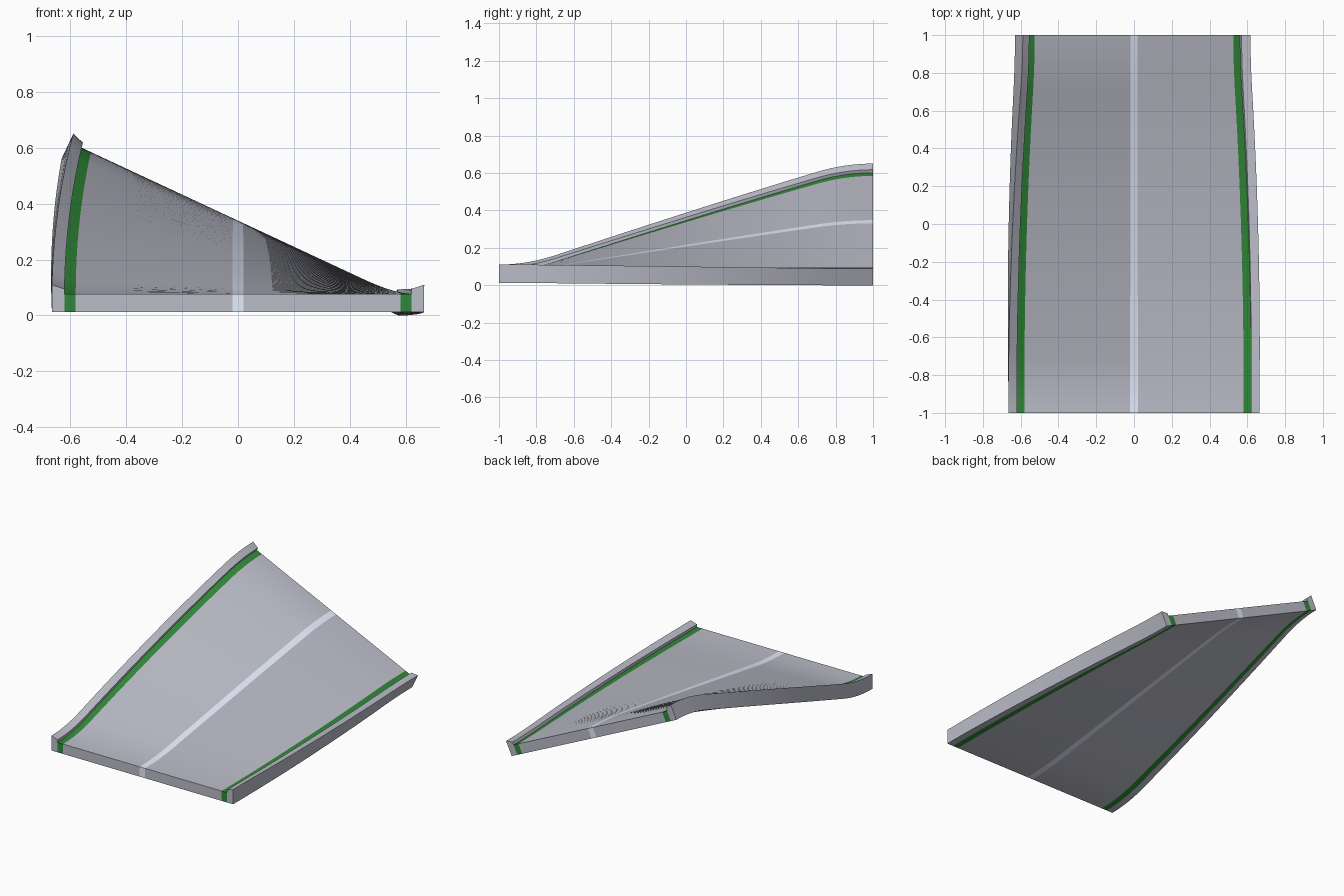
import bpy, bmesh, math

if "Cube" in bpy.data.objects:
    bpy.data.objects.remove(bpy.data.objects["Cube"])

BANK = math.radians(25)   # final banking angle
HALF = 0.62               # half width of the driving surface
BASE = 0.077              # height of the driving surface at the flat end
THICK = 0.065
STEPS = 64


def ramp(y, e=0.3):
    """0..1 along the length: straight slope with eased ends."""
    v = 1 / (2 - e)
    if y < -1 + e:
        return 0.5 * v / e * (y + 1) ** 2
    if y > 1 - e:
        return 1 - 0.5 * v / e * (1 - y) ** 2
    return v * (y + 1 - e / 2)


def place(x, z, y):
    """Twist a cross-section point about the lower road edge."""
    a = BANK * ramp(y)
    c, s = math.cos(a), math.sin(a)
    return (x * c + z * s, y, BASE + HALF * s - x * s + z * c)


def material(name, color):
    m = bpy.data.materials.new(name)
    m.diffuse_color = color
    m.use_nodes = True
    m.node_tree.nodes["Principled BSDF"].inputs["Base Color"].default_value = m.diffuse_color
    return m


def sweep(name, profile, mat=None):
    """Sweep a counter-clockwise section, leaving out walls shared with neighbours."""
    bm = bmesh.new()
    rings = [[bm.verts.new(place(x, z, -1 + 2 * i / STEPS)) for x, z in profile]
             for i in range(STEPS + 1)]
    n = len(profile)
    for k in range(n):
        (x0, z0), (x1, z1) = profile[k], profile[(k + 1) % n]
        if x0 == x1 and abs(x0) <= HALF and max(z0, z1) <= 0:
            continue
        j = (k + 1) % n
        for a, b in zip(rings, rings[1:]):
            bm.faces.new((a[k], b[k], b[j], a[j]))
    bm.faces.new(rings[0])
    bm.faces.new(rings[-1][::-1])
    me = bpy.data.meshes.new(name)
    bm.to_mesh(me)
    bm.free()
    ob = bpy.data.objects.new(name, me)
    bpy.context.collection.objects.link(ob)
    if mat:
        me.materials.append(mat)
    bpy.ops.object.select_all(action='DESELECT')
    ob.select_set(True)
    bpy.context.view_layer.objects.active = ob
    bpy.ops.object.shade_smooth_by_angle(angle=math.radians(15))


def slab(x0, x1):
    return [(x0, -THICK), (x1, -THICK), (x1, 0), (x0, 0)]


green = material("edge_green", (0.03, 0.25, 0.04, 1))
pale = material("line_pale", (0.8, 0.85, 1.0, 1))
grey = material("road_grey", (0.5, 0.51, 0.58, 1))

# centre line
sweep("centre_line", slab(-0.02, 0.02), pale)

# road lanes, edge lines and raised kerbs on both sides
kerb = [(HALF, -THICK), (0.665, -THICK), (0.665, 0.033), (HALF, 0.018), (HALF, 0)]
for side, sx in (("left", -1), ("right", 1)):
    for part, prof, mat in (("road_lane", slab(0.02, 0.58), grey),
                            ("edge_line", slab(0.58, HALF), green),
                            ("kerb", kerb, grey)):
        pts = [(sx * x, z) for x, z in prof]
        sweep(f"{part}_{side}", pts if sx > 0 else pts[::-1], mat)
